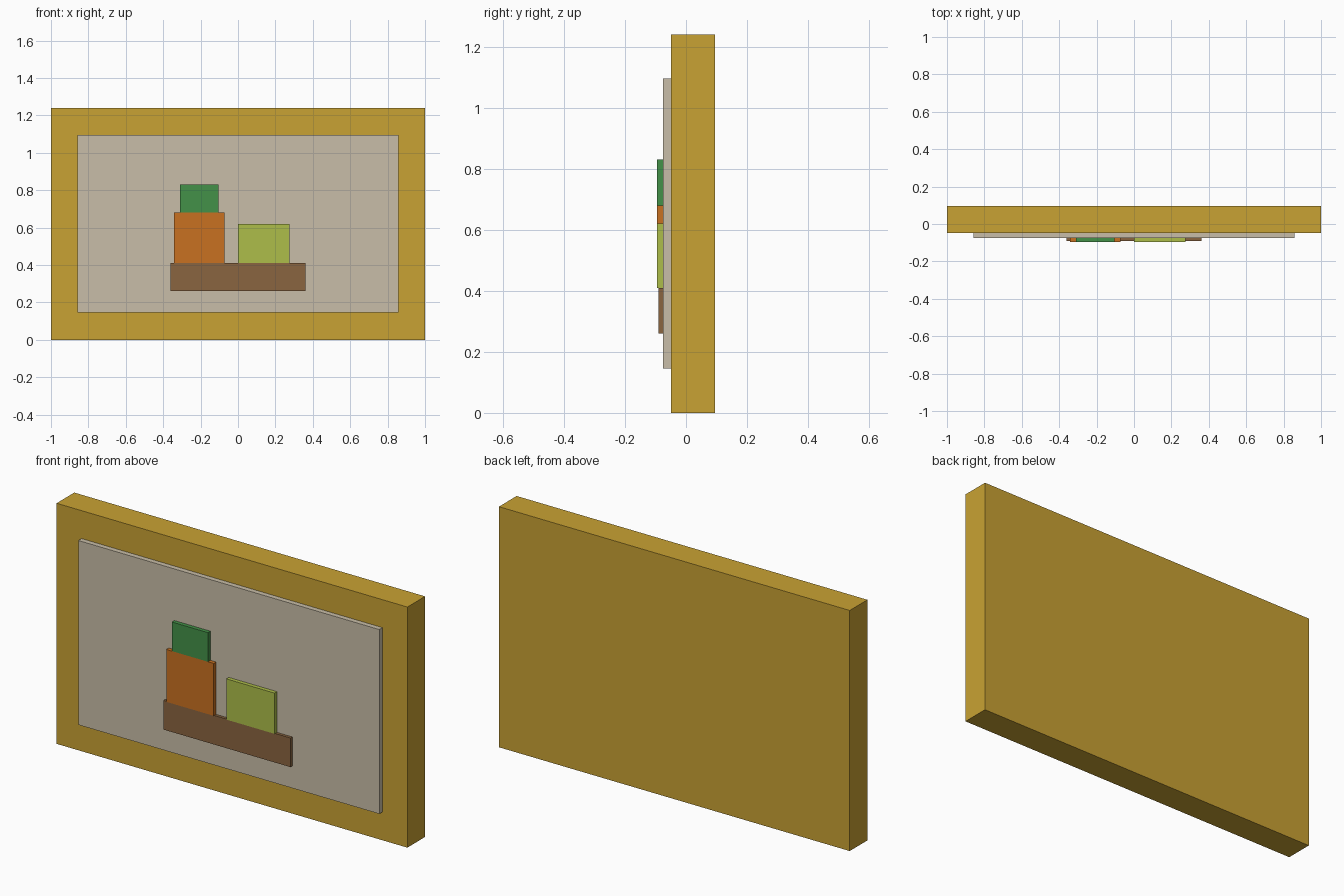
import bpy

cube = bpy.data.objects.get("Cube")
if cube:
    bpy.data.objects.remove(cube, do_unlink=True)


def linear(c):
    return c / 12.92 if c <= 0.04045 else ((c + 0.055) / 1.055) ** 2.4


def material(name, hex_code):
    rgb = [linear(v / 255) for v in bytes.fromhex(hex_code)]
    mat = bpy.data.materials.new(name)
    mat.use_nodes = True
    mat.diffuse_color = (*rgb, 1)
    bsdf = next(n for n in mat.node_tree.nodes if n.type == 'BSDF_PRINCIPLED')
    bsdf.inputs["Base Color"].default_value = (*rgb, 1)
    return mat


def box(name, mat, x, y, z):
    """Box spanning the (low, high) pairs given on each axis."""
    spans = (x, y, z)
    bpy.ops.mesh.primitive_cube_add(size=1, location=[(a + b) / 2 for a, b in spans])
    obj = bpy.context.object
    obj.name = name
    obj.scale = [b - a for a, b in spans]
    bpy.ops.object.transform_apply(location=False, rotation=False, scale=True)
    obj.data.materials.append(mat)
    return obj


FRAME_FRONT, CANVAS_FRONT = -0.049, -0.075

# Gilded backing frame and raised canvas panel
box("frame", material("gold", "C9A233"), (-1, 1), (FRAME_FRONT, 0.095), (0, 1.24))
box("canvas", material("beige", "C9BEA8"),
    (-0.858, 0.858), (CANVAS_FRONT, FRAME_FRONT), (0.146, 1.096))

# Still life in relief: table with a jar, its stem and a fruit block
box("table", material("brown", "8A6540"),
    (-0.362, 0.362), (-0.09, CANVAS_FRONT), (0.26, 0.41))
box("jar", material("orange", "C97121"),
    (-0.342, -0.072), (-0.095, CANVAS_FRONT), (0.41, 0.68))
box("stem", material("green", "449148"),
    (-0.31, -0.105), (-0.095, CANVAS_FRONT), (0.68, 0.83))
box("fruit", material("lime", "AEBE4A"),
    (0, 0.275), (-0.095, CANVAS_FRONT), (0.41, 0.62))
